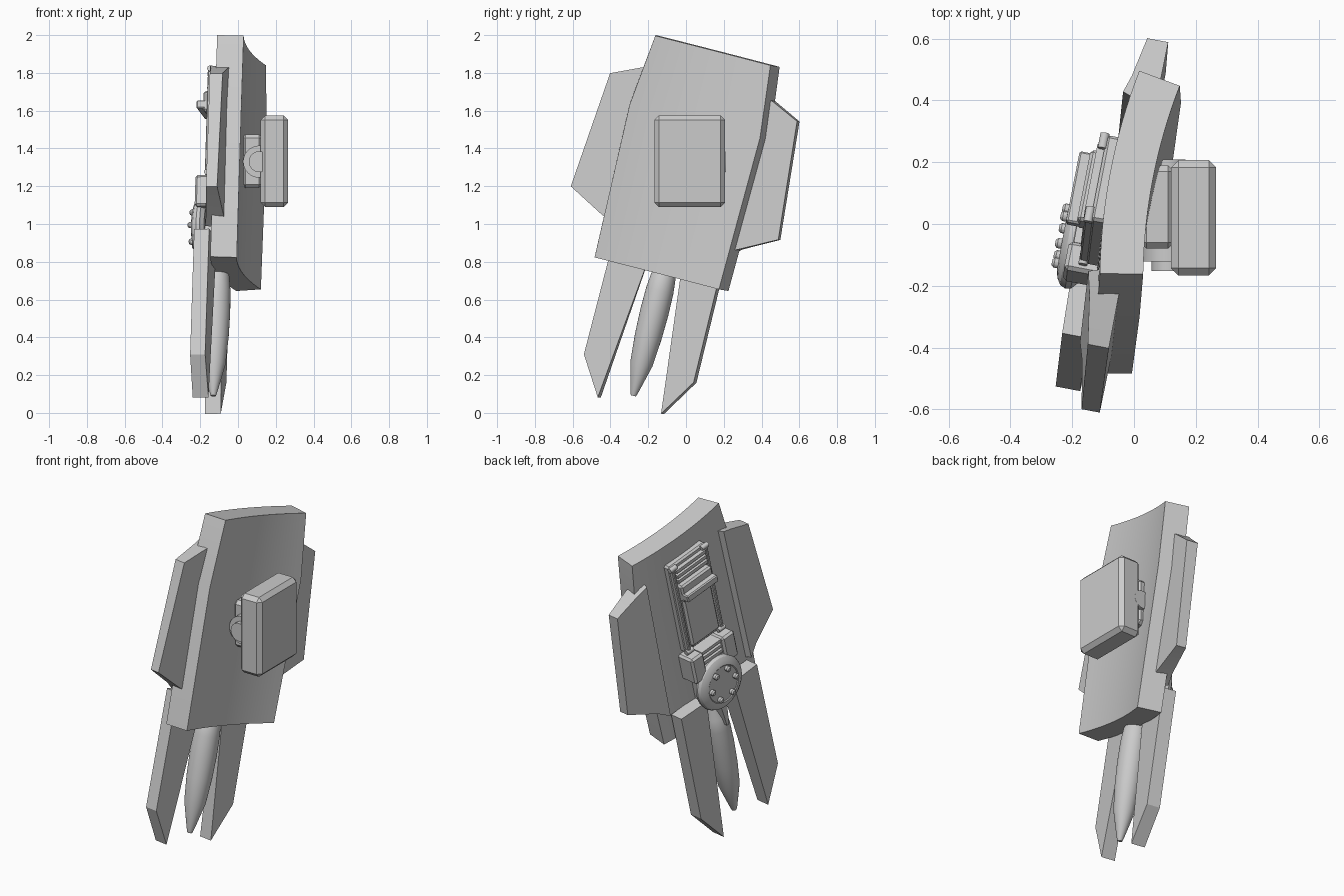
import bpy, bmesh, math
from mathutils import Matrix, Vector

old = bpy.data.objects.get("Cube")
if old:
    bpy.data.objects.remove(old, do_unlink=True)

grey = bpy.data.materials.new("light grey")
grey.use_nodes = True
grey.diffuse_color = (0.6, 0.6, 0.6, 1)
grey.node_tree.nodes["Principled BSDF"].inputs["Base Color"].default_value = (0.6, 0.6, 0.6, 1)

# Tilted shield frame: local x runs across, y runs up, z points to the inner side
across = Vector((0.185, 0.953, -0.245)).normalized()
up = Vector((0.033, 0.26, 0.966))
up = (up - across * up.dot(across)).normalized()
inward = across.cross(up)
FRAME = Matrix((across, up, inward)).transposed().to_4x4()
FRAME.translation = (-0.094, 0.026, 1.328)
WORLD = Matrix.Identity(4)


def finish(name, bm, frame=FRAME, bevel=0):
    """Chamfer, place, shade and link one part."""
    bmesh.ops.recalc_face_normals(bm, faces=bm.faces[:])
    if bevel:
        sharp = [e for e in bm.edges if e.calc_face_angle(0) > 0.5]
        bmesh.ops.bevel(bm, geom=sharp, offset=bevel, segments=1,
                        profile=0.5, affect='EDGES')
    bm.transform(frame)
    bmesh.ops.recalc_face_normals(bm, faces=bm.faces[:])
    me = bpy.data.meshes.new(name)
    bm.to_mesh(me)
    bm.free()
    me.materials.append(grey)
    for p in me.polygons:
        p.use_smooth = True
    me.set_sharp_from_angle(angle=math.radians(30))
    ob = bpy.data.objects.new(name, me)
    bpy.context.scene.collection.objects.link(ob)


def box(name, x, y, z, frame=FRAME, bevel=0):
    """Box from three (min, max) ranges."""
    bm = bmesh.new()
    bmesh.ops.create_cube(bm, size=1)
    for v in bm.verts:
        v.co = [(a + b) / 2 + c * (b - a) for c, (a, b) in zip(v.co, (x, y, z))]
    finish(name, bm, frame, bevel)


def prism(name, outline, low, high, side, slope=0, inset=0):
    """Slab from an outline, mirrored by side; the outer face slopes and its inner rim is chamfered."""
    bm = bmesh.new()
    near = min(x for x, y in outline) + 0.05
    a = [bm.verts.new((side * (x + (inset if x < near else 0)), y, low + slope * x))
         for x, y in outline]
    b = [bm.verts.new((side * x, y, high)) for x, y in outline]
    bm.faces.new(a)
    bm.faces.new(b)
    for i in range(len(a)):
        j = (i + 1) % len(a)
        bm.faces.new((a[i], a[j], b[j], b[i]))
    finish(name, bm)


def lathe(name, profile, axis, frame=FRAME, steps=32):
    """Solid of revolution; profile is (radius, height), axis maps height to space."""
    bm = bmesh.new()
    rings = []
    for r, h in profile:
        rings.append([bm.verts.new((r * math.cos(math.tau * i / steps),
                                    r * math.sin(math.tau * i / steps), h))
                      for i in range(steps)])
    bm.faces.new(rings[0])
    bm.faces.new(rings[-1])
    for a, b in zip(rings, rings[1:]):
        for i in range(steps):
            j = (i + 1) % steps
            bm.faces.new((a[i], a[j], b[j], b[i]))
    finish(name, bm, frame @ axis)


# Main curved plate: arc across, three widths up its height
R, THICK, COLS = 2.0, 0.14, 16
bm = bmesh.new()
grid = {}
rows = [(-0.611, 0.374), (0.22, 0.392), (0.606, 0.346)]
for r, (y, half) in enumerate(rows):
    for c in range(COLS + 1):
        t = (2 * c / COLS - 1) * half / R
        for layer, rad in enumerate((R, R - THICK)):
            grid[r, c, layer] = bm.verts.new((rad * math.sin(t), y, R - rad * math.cos(t)))
for r in range(len(rows) - 1):
    for c in range(COLS):
        for k in (0, 1):
            bm.faces.new((grid[r, c, k], grid[r, c + 1, k],
                          grid[r + 1, c + 1, k], grid[r + 1, c, k]))
    for c in (0, COLS):
        bm.faces.new((grid[r, c, 0], grid[r + 1, c, 0], grid[r + 1, c, 1], grid[r, c, 1]))
for r in (0, len(rows) - 1):
    for c in range(COLS):
        bm.faces.new((grid[r, c, 0], grid[r, c + 1, 0], grid[r, c + 1, 1], grid[r, c, 1]))
finish("main_plate", bm)

# Side wings and lower blades, one of each per side
wing = [(0.265, 0.45), (0.37, 0.42), (0.52, 0.352), (0.577, -0.28), (0.39, -0.378), (0.28, -0.43)]
blade = [(0.08, -0.44), (0.30, -0.44), (0.305, -1.127), (0.176, -1.33)]
for side, label in ((-1, "front"), (1, "back")):
    prism(label + "_wing", wing, -0.055, 0.1, side, 0.165, 0.04)
    prism(label + "_blade", blade, -0.08, 0.01, side, 0.03, 0.025)

# Spindle hanging between the blades
spindle = [(0.014, -1.275), (0.022, -1.25), (0.06, -1.1), (0.072, -0.95), (0.076, -0.82),
           (0.074, -0.7), (0.066, -0.62), (0.04, -0.57), (0.03, -0.45)]
lathe("spindle", spindle, Matrix.Translation((0.006, 0, 0)) @ Matrix.Rotation(-math.pi / 2, 4, 'X'))
prism("spindle_fin", [(-0.03, -0.46), (0.03, -0.46), (0.008, -0.66), (-0.008, -0.66)],
      -0.09, 0, 1)

# Round domed disc with a ring of six studs
DISC = Vector((0, -0.365, 0))
disc = [(0.14, -0.05), (0.162, -0.07), (0.166, -0.088), (0.158, -0.106), (0.138, -0.119),
        (0.115, -0.125), (0.11, -0.121)]
lathe("disc", disc, Matrix.Translation(DISC), steps=40)
for i in range(6):
    a = math.tau * i / 6
    spot = DISC + Vector((0.092 * math.cos(a), 0.092 * math.sin(a), 0))
    lathe("disc_stud", [(0.017, -0.11), (0.017, -0.138), (0.01, -0.146)],
          Matrix.Translation(spot), steps=12)
box("disc_base", (-0.115, 0.115), (-0.47, -0.2), (-0.075, 0.02), bevel=0.012)

# Clamp blocks with slats between them
for s in (-1, 1):
    box("clamp_block", (s * 0.122 - 0.048, s * 0.122 + 0.048), (-0.28, -0.11),
        (-0.1, 0.02), bevel=0.012)
for i in range(4):
    y = -0.235 + i * 0.033
    box("clamp_slat", (-0.075, 0.075), (y, y + 0.018), (-0.085, 0.02))
box("clamp_back", (-0.075, 0.075), (-0.25, -0.12), (-0.06, 0.02))

# Long cover panel with frame, ridges and corner pins
box("cover_base", (-0.145, 0.145), (-0.1, 0.49), (-0.035, 0.02), bevel=0.01)
box("cover_panel", (-0.11, 0.11), (-0.07, 0.27), (-0.06, 0), bevel=0.012)
box("cover_step", (-0.12, 0.12), (0.25, 0.36), (-0.08, 0), bevel=0.01)
box("cover_ridge", (-0.12, 0.12), (0.265, 0.31), (-0.115, 0), bevel=0.006)
for i in range(3):
    y = 0.375 + i * 0.034
    box("cover_slat", (-0.115, 0.115), (y, y + 0.02), (-0.06, 0))
for s in (-1, 1):
    box("cover_rail", (s * 0.13 - 0.01, s * 0.13 + 0.01), (-0.08, 0.47), (-0.055, 0), bevel=0.005)
    for y in (-0.09, 0.475):
        lathe("cover_pin", [(0.015, -0.025), (0.015, 0.025)],
              Matrix.Translation((s * 0.125, y, -0.042)) @ Matrix.Rotation(math.pi / 2, 4, 'Y'),
              steps=14)

# Inner mount: hinge, bracket and padded box, square to the world axes
box("mount_bracket", (0.02, 0.13), (-0.08, 0.19), (1.19, 1.475), WORLD, 0.02)
hinge = Matrix.Translation((0.112, 0.028, 1.33)) @ Matrix.Rotation(math.pi / 2, 4, 'X')
lathe("hinge_drum", [(0.085, -0.15), (0.085, 0.15)], hinge, WORLD)
lathe("hinge_pin", [(0.055, -0.18), (0.055, 0.18)], hinge, WORLD)
box("mount_box", (0.12, 0.266), (-0.167, 0.207), (1.09, 1.575), WORLD, 0.024)
